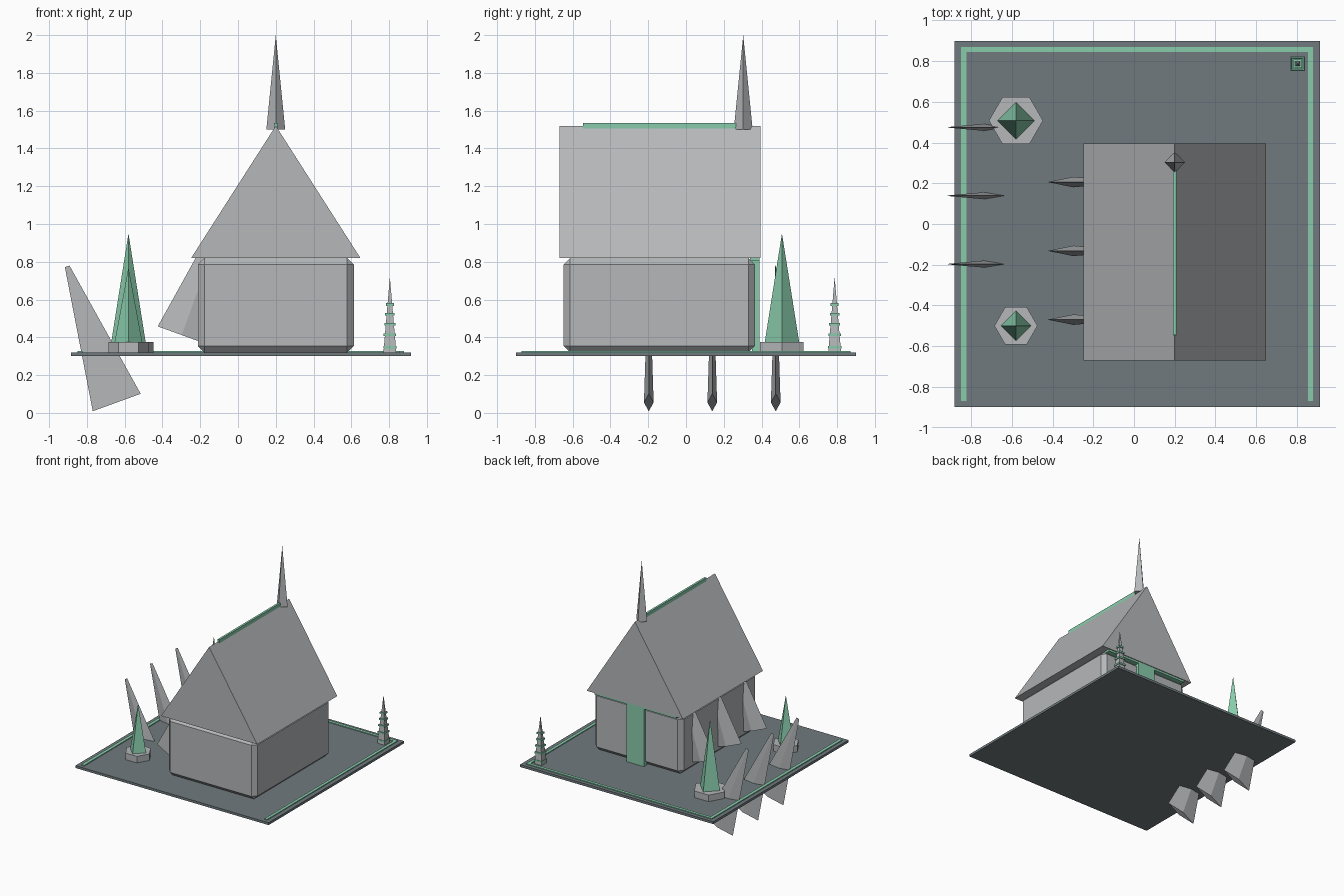
import bpy, bmesh, math
from mathutils import Matrix, Vector

if "Cube" in bpy.data.objects:
    bpy.data.objects.remove(bpy.data.objects["Cube"])


def material(name, rgb):
    m = bpy.data.materials.new(name)
    m.diffuse_color = (*rgb, 1)
    m.use_nodes = True
    m.node_tree.nodes["Principled BSDF"].inputs["Base Color"].default_value = m.diffuse_color
    return m


STONE = material("pale grey stone", (0.46, 0.475, 0.485))
SLATE = material("dark slate", (0.16, 0.195, 0.21))
GREEN = material("soft green", (0.25, 0.60, 0.41))


def finish(name, bm, mat):
    bmesh.ops.recalc_face_normals(bm, faces=bm.faces)
    me = bpy.data.meshes.new(name)
    bm.to_mesh(me)
    bm.free()
    me.materials.append(mat)
    ob = bpy.data.objects.new(name, me)
    bpy.context.collection.objects.link(ob)
    return ob


def box(name, mat, x0, x1, y0, y1, z0, z1, bevel=0):
    bm = bmesh.new()
    bmesh.ops.create_cube(bm, size=1)
    for v in bm.verts:
        v.co = Vector(((x0 + x1) / 2 + v.co.x * (x1 - x0),
                       (y0 + y1) / 2 + v.co.y * (y1 - y0),
                       (z0 + z1) / 2 + v.co.z * (z1 - z0)))
    if bevel:
        bmesh.ops.bevel(bm, geom=bm.edges[:], offset=bevel, segments=1, affect='EDGES')
    return finish(name, bm, mat)


def cone(name, mat, x, y, z0, z1, r1, r2=0.0, sides=4, spin=0.0, flat=1.0, tilt=0.0):
    """Cone standing on z0; flattened in y, then leaned about its base centre."""
    bm = bmesh.new()
    h = z1 - z0
    bmesh.ops.create_cone(bm, cap_ends=True, segments=sides, radius1=r1, radius2=r2, depth=h)
    bm.transform(Matrix.Translation((x, y, z0)) @ Matrix.Rotation(tilt, 4, 'Y')
                 @ Matrix.Diagonal((1, flat, 1, 1)) @ Matrix.Rotation(spin, 4, 'Z')
                 @ Matrix.Translation((0, 0, h / 2)))
    bmesh.ops.remove_doubles(bm, verts=bm.verts, dist=1e-5)
    return finish(name, bm, mat)


# Platform with green border strips on three sides
box("platform", SLATE, -0.883, 0.915, -0.9, 0.9, 0.30, 0.32)
box("border_left", GREEN, -0.85, -0.823, -0.87, 0.87, 0.318, 0.327)
box("border_right", GREEN, 0.855, 0.88, -0.87, 0.87, 0.318, 0.327)
box("border_back", GREEN, -0.85, 0.88, 0.845, 0.87, 0.318, 0.327)

# Chamfered hall
box("hall", STONE, -0.213, 0.613, -0.648, 0.365, 0.32, 0.82, bevel=0.035)

# Gabled roof
bm = bmesh.new()
gable = bm.faces.new([bm.verts.new(p) for p in
                      ((-0.248, -0.67, 0.82), (0.648, -0.67, 0.82), (0.2, -0.67, 1.52))])
ext = bmesh.ops.extrude_face_region(bm, geom=[gable])["geom"]
bmesh.ops.translate(bm, vec=(0, 1.065, 0), verts=[g for g in ext if isinstance(g, bmesh.types.BMVert)])
if not gable.is_valid or not any(len(f.verts) == 3 and f.calc_center_median().y < -0.6 for f in bm.faces):
    bmesh.ops.holes_fill(bm, edges=bm.edges[:])
finish("roof", bm, STONE)

# Ridge strip, spire, back door and lintel
box("ridge_strip", GREEN, 0.191, 0.209, -0.545, 0.30, 1.505, 1.535)
cone("spire", STONE, 0.2, 0.303, 1.5, 2.0, 0.05)
box("back_door", GREEN, 0.12, 0.28, 0.35, 0.39, 0.32, 0.82)
box("back_lintel", GREEN, -0.18, 0.58, 0.34, 0.388, 0.803, 0.82)

# Leaning buttresses: outer row through the platform, inner row against the hall
LEAN = math.radians(20)
for i in range(3):
    cone(f"outer_buttress_{i}", STONE, -0.642, 0.475 - 0.336 * i, 0.055, 0.822,
         0.135, 0.013, flat=0.19, tilt=-LEAN)
    cone(f"inner_buttress_{i}", STONE, -0.298, 0.206 - 0.338 * i, 0.412, 1.112,
         0.135, 0.024, flat=0.19, tilt=LEAN)

# Green cone trees on hexagonal planters
for tag, y, r, planter, top in (("back", 0.508, 0.091, 0.133, 0.95),
                                ("front", -0.5, 0.073, 0.106, 0.77)):
    cone(f"{tag}_planter", STONE, -0.58, y, 0.32, 0.375, planter, planter, sides=6, spin=math.pi / 6)
    cone(f"{tag}_cone_tree", GREEN, -0.58, y, 0.375, top, r)

# Small tiered tower in the corner
cone("tier_tower", STONE, 0.804, 0.787, 0.32, 0.72, 0.034 * math.sqrt(2), spin=math.pi / 4)
for i, (z, h) in enumerate(((0.347, 0.035), (0.413, 0.033), (0.47, 0.029), (0.522, 0.025), (0.574, 0.021))):
    box(f"tower_band_{i}", GREEN, 0.804 - h, 0.804 + h, 0.787 - h, 0.787 + h, z - 0.007, z + 0.007)
